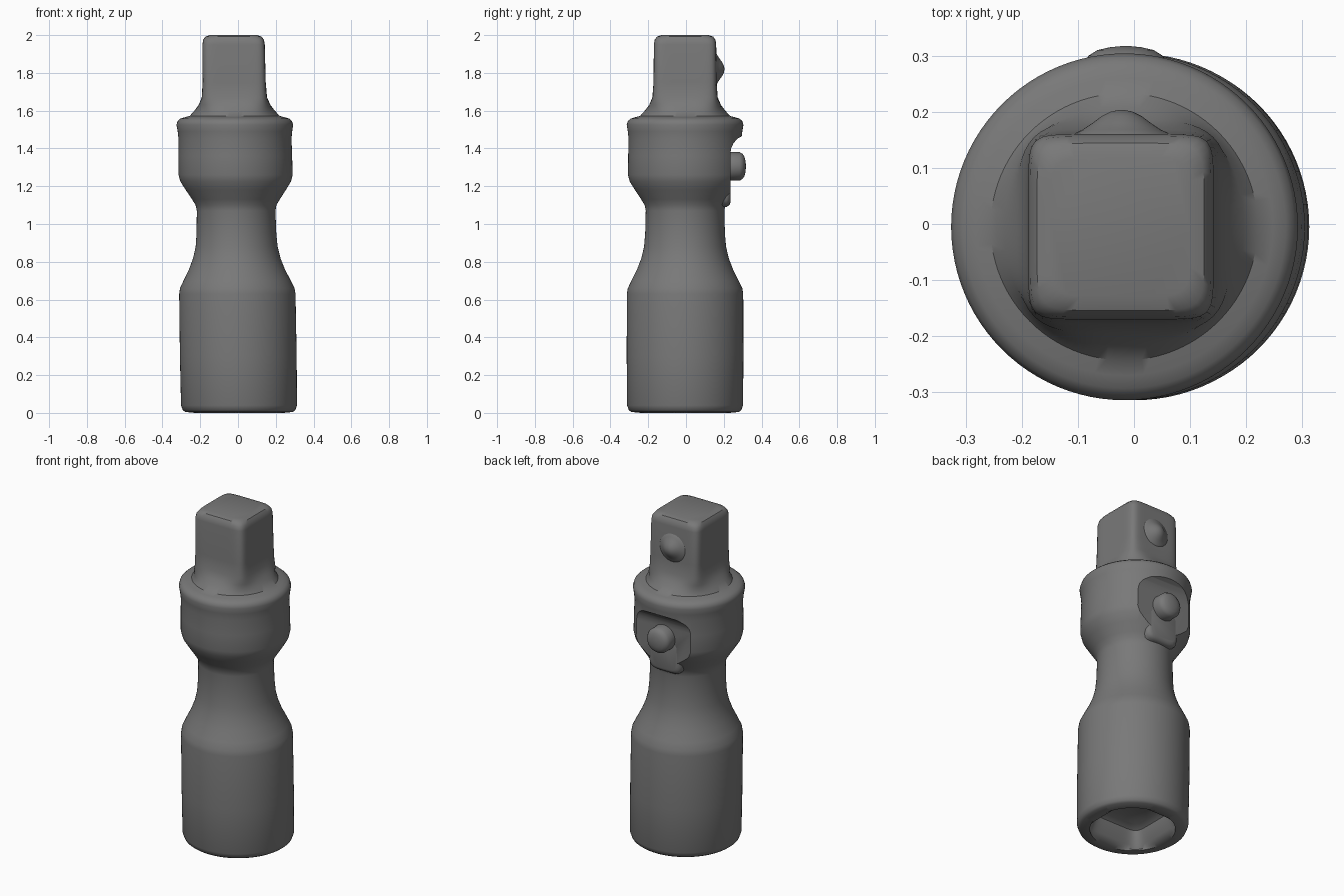
import bpy, bmesh, math
from mathutils import Vector

cube = bpy.data.objects.get("Cube")
if cube:
    bpy.data.objects.remove(cube, do_unlink=True)

steel = bpy.data.materials.new("dark grey steel")
steel.use_nodes = True
GREY = (0.19, 0.19, 0.19, 1)
steel.diffuse_color = GREY
bsdf = steel.node_tree.nodes["Principled BSDF"]
bsdf.inputs["Base Color"].default_value = GREY


def axis_x(z):
    """The tool leans very slightly towards its right."""
    return 0.006 - 0.015 * z


def finish(name, bm):
    bmesh.ops.recalc_face_normals(bm, faces=bm.faces)
    mesh = bpy.data.meshes.new(name)
    bm.to_mesh(mesh)
    bm.free()
    ob = bpy.data.objects.new(name, mesh)
    bpy.context.collection.objects.link(ob)
    mesh.materials.append(steel)
    return ob


def loft(name, rows, place, segments=96):
    """Stack superellipse rings (height, radius, exponent): 2 is round, 9 is square."""
    bm = bmesh.new()
    rings = []
    for h, r, n in rows:
        ring = []
        for i in range(segments):
            a = 2 * math.pi * i / segments
            c, s = math.cos(a), math.sin(a)
            k = r / (abs(c) ** n + abs(s) ** n) ** (1 / n)
            ring.append(bm.verts.new(place(k * c, k * s, h)))
        rings.append(ring)
    for lo, hi in zip(rings, rings[1:]):
        for i in range(segments):
            j = (i + 1) % segments
            bm.faces.new((lo[i], lo[j], hi[j], hi[i]))
    bm.faces.new(rings[0][::-1])
    bm.faces.new(rings[-1])
    return finish(name, bm)


def smooth(ob, angle=35):
    bpy.ops.object.select_all(action="DESELECT")
    ob.select_set(True)
    bpy.context.view_layer.objects.active = ob
    bpy.ops.object.shade_smooth_by_angle(angle=math.radians(angle))


# Body: square socket recess, barrel, neck, collar and square drive in one loft
body_rows = [
    (0.13, 0.13, 7), (0.11, 0.16, 7), (0.03, 0.185, 6), (0.012, 0.205, 4),
    (0.0, 0.235, 2), (0.005, 0.285, 2), (0.015, 0.298, 2), (0.04, 0.307, 2),
    (0.3, 0.309, 2), (0.63, 0.308, 2), (0.66, 0.303, 2), (0.70, 0.284, 2),
    (0.76, 0.254, 2), (0.82, 0.231, 2), (0.88, 0.217, 2), (0.95, 0.211, 2),
    (1.07, 0.208, 2), (1.10, 0.214, 2), (1.13, 0.232, 2), (1.18, 0.265, 2),
    (1.225, 0.293, 2), (1.26, 0.302, 2), (1.36, 0.301, 2), (1.45, 0.299, 2),
    (1.49, 0.303, 2), (1.525, 0.309, 2), (1.545, 0.303, 2), (1.558, 0.288, 2),
    (1.565, 0.265, 2), (1.572, 0.238, 2), (1.60, 0.213, 2.3), (1.63, 0.190, 4),
    (1.67, 0.173, 7), (1.75, 0.167, 9), (1.95, 0.165, 9), (1.975, 0.161, 8),
    (1.992, 0.149, 7), (2.0, 0.125, 6),
]
body = loft("extension_body", body_rows,
            lambda u, v, h: Vector((axis_x(h) + u, v - 0.005, h)))

# Flat on the back of the collar, with a filleted upper end
cut_profile = [(0.235, 1.02), (0.235, 1.375), (0.239, 1.40), (0.25, 1.425),
               (0.27, 1.45), (0.295, 1.465), (0.40, 1.475), (0.40, 1.02)]
bm = bmesh.new()
left = [bm.verts.new((0.35, y, z)) for y, z in cut_profile]
right = [bm.verts.new((-0.35, y, z)) for y, z in cut_profile]
bm.faces.new(left)
bm.faces.new(right[::-1])
for i in range(len(left)):
    j = (i + 1) % len(left)
    bm.faces.new((left[i], right[i], right[j], left[j]))
cutter = finish("collar_flat_cutter", bm)
cutter.hide_render = True
flat = body.modifiers.new("collar_flat", "BOOLEAN")
flat.operation = "DIFFERENCE"
flat.solver = "EXACT"
flat.object = cutter
bpy.context.view_layer.objects.active = body
bpy.ops.object.modifier_apply(modifier=flat.name)
bpy.data.objects.remove(cutter, do_unlink=True)
smooth(body)


def knob(name, z, y, rows, x):
    ob = loft(name, rows, lambda u, v, h: Vector((x + u, y + h, z + v)), 40)
    smooth(ob, 50)


# Lower lip of the flat, running down over the collar taper
knob("collar_flat_lip", 1.2, 0.12,
     [(0, 0.11, 5), (0.095, 0.11, 5), (0.110, 0.10, 5), (0.116, 0.085, 5)], -0.015)

# Release button on the flat
knob("release_button", 1.305, 0.2,
     [(0, 0.075, 2), (0.035, 0.076, 2), (0.05, 0.075, 2), (0.085, 0.075, 2),
      (0.10, 0.066, 2), (0.11, 0.050, 2), (0.115, 0.028, 2), (0.117, 0.008, 2)], -0.015)

# Spring detent on the back of the square drive
knob("detent_ball", 1.82, 0.15,
     [(0, 0.095, 2), (0.011, 0.085, 2), (0.018, 0.070, 2), (0.030, 0.052, 2),
      (0.042, 0.036, 2), (0.050, 0.020, 2), (0.053, 0.006, 2)], -0.022)
